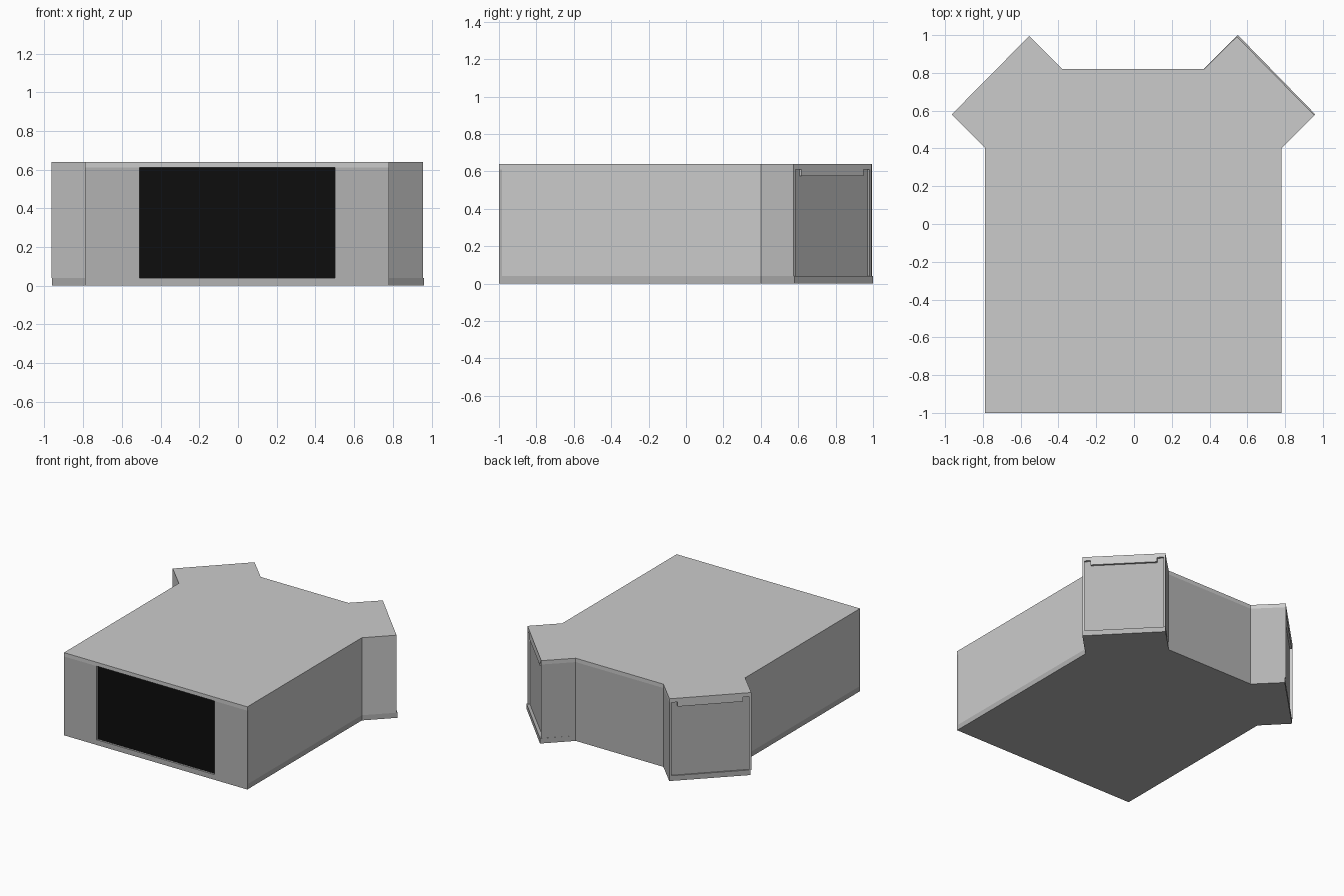
import bpy, bmesh
from mathutils import Vector

if "Cube" in bpy.data.objects:
    bpy.data.objects.remove(bpy.data.objects["Cube"])


def material(name, v):
    m = bpy.data.materials.new(name)
    m.diffuse_color = (v, v, v, 1)
    m.use_nodes = True
    m.node_tree.nodes["Principled BSDF"].inputs["Base Color"].default_value = m.diffuse_color
    return m


LIGHT, DARK, BLACK = material("light_grey", 0.8), material("dark_grey", 0.45), material("black", 0.004)


def prism(name, points, z0, z1, mat):
    """Extrude a flat outline (counter-clockwise) from z0 to z1."""
    bm = bmesh.new()
    face = bm.faces.new([bm.verts.new((p[0], p[1], z0)) for p in points])
    top = bmesh.ops.extrude_face_region(bm, geom=[face])["geom"]
    bmesh.ops.translate(bm, vec=(0, 0, z1 - z0), verts=[v for v in top if isinstance(v, bmesh.types.BMVert)])
    bmesh.ops.recalc_face_normals(bm, faces=bm.faces)
    me = bpy.data.meshes.new(name)
    bm.to_mesh(me)
    bm.free()
    me.materials.append(mat)
    ob = bpy.data.objects.new(name, me)
    bpy.context.collection.objects.link(ob)
    return ob


def wall(name, p, q, z0, z1, mat, inset=0.0, thick=0.015, a=0.0, b=1.0):
    """Wall slab along p-q (fractions a..b), growing inward to the left."""
    p, q = Vector(p), Vector(q)
    d = (q - p).normalized()
    n = Vector((-d.y, d.x))
    s, e = p.lerp(q, a) + n * inset, p.lerp(q, b) + n * inset
    return prism(name, [s, e, e + n * thick, s + n * thick], z0, z1, mat)


FLOOR, CEIL, TOP = 0.04, 0.61, 0.64

# floor and roof plates
floor_pts = [(-0.79, -1), (0.78, -1), (0.78, 0.4), (0.96, 0.58), (0.55, 1.0),
             (0.37, 0.82), (-0.38, 0.82), (-0.55, 0.99), (-0.96, 0.58), (-0.79, 0.405)]
roof_pts = [(-0.79, -1), (0.78, -1), (0.78, 0.4), (0.955, 0.575), (0.545, 0.992),
            (0.37, 0.82), (-0.38, 0.82), (-0.555, 0.995), (-0.965, 0.58), (-0.79, 0.405)]
prism("floor", floor_pts, 0, FLOOR, DARK)
prism("roof", roof_pts, CEIL, TOP, LIGHT)

# front frame with a dark doorway set behind it
for name, x0, x1 in (("front_wall_left", -0.79, -0.51), ("front_wall_right", 0.50, 0.78)):
    wall(name, (x0, -1), (x1, -1), FLOOR, CEIL, DARK)
wall("front_doorway", (-0.53, -1), (0.52, -1), FLOOR, CEIL, BLACK, inset=0.015, thick=0.01)

# outer walls, following the roof outline
R = roof_pts
for name, i, mat in (("right_wall", 1, LIGHT), ("right_stub_outer_wall", 2, LIGHT),
                     ("right_stub_inner_wall", 4, DARK), ("back_wall", 5, DARK),
                     ("left_stub_inner_wall", 6, DARK), ("left_stub_outer_wall", 8, LIGHT),
                     ("left_wall", 9, LIGHT)):
    p, q = Vector(R[i]), Vector(R[(i + 1) % len(R)])
    if i == 1:
        p.y += 0.015
    if i == 9:
        q.y += 0.015
    wall(name, p, q, FLOOR, CEIL, mat)

# recessed closed doors with a dropped lintel on the angled stubs
for side, i in (("right", 3), ("left", 7)):
    wall(side + "_stub_door", R[i], R[i + 1], FLOOR, CEIL, DARK, inset=0.015, a=0.02, b=0.98)
    wall(side + "_stub_lintel", R[i], R[i + 1], 0.575, CEIL, LIGHT, a=0.1, b=0.9)
